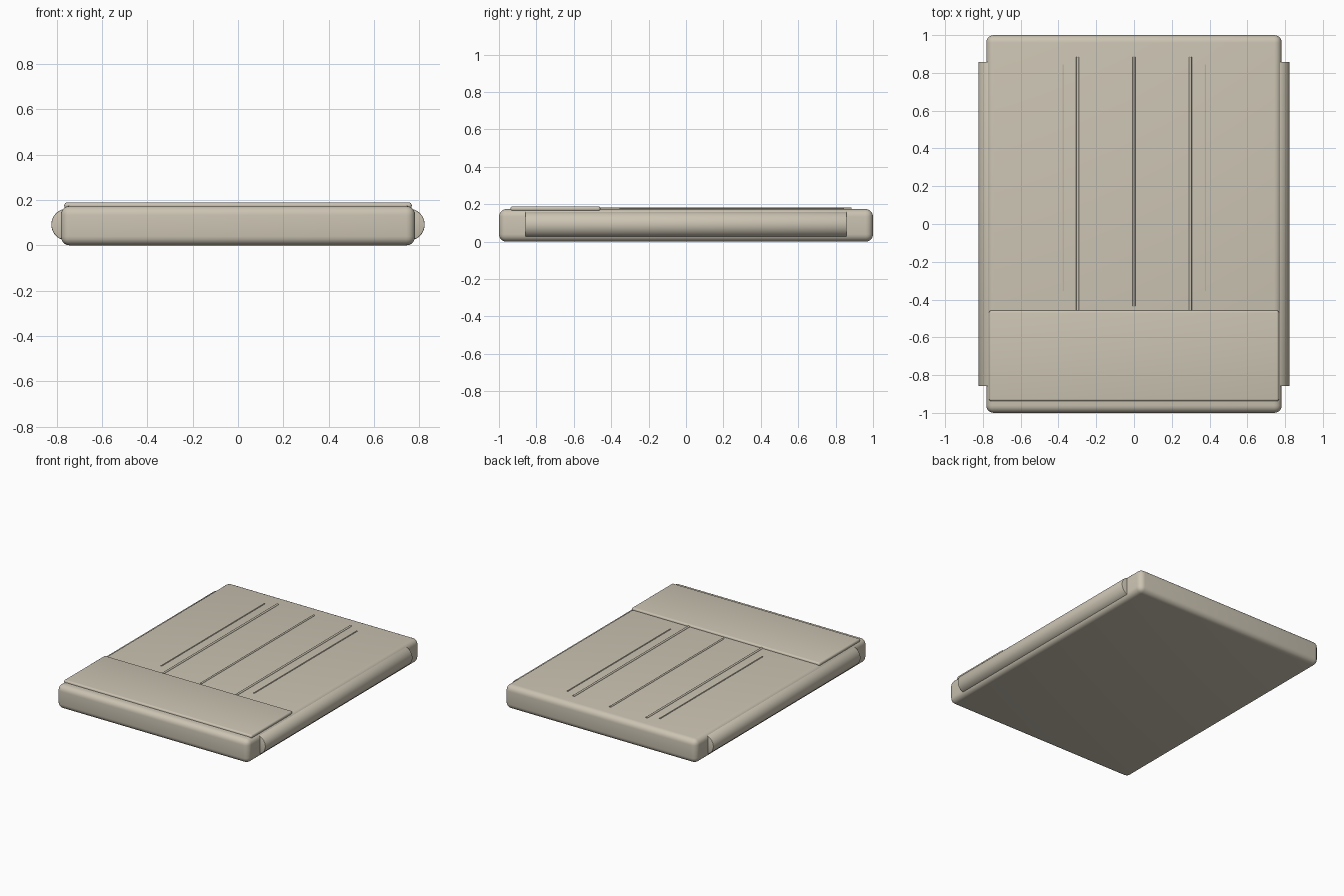
import bpy, math

if "Cube" in bpy.data.objects:
    bpy.data.objects.remove(bpy.data.objects["Cube"])

fabric = bpy.data.materials.new("warm_beige_fabric")
fabric.diffuse_color = (0.60, 0.55, 0.45, 1)
fabric.use_nodes = True
fabric.node_tree.nodes["Principled BSDF"].inputs["Base Color"].default_value = fabric.diffuse_color


def finish(ob, name, bevel, segments):
    ob.name = name
    ob.data.materials.append(fabric)
    bpy.ops.object.transform_apply(location=False, rotation=True, scale=True)
    if bevel:
        m = ob.modifiers.new("rounding", 'BEVEL')
        m.width, m.segments, m.limit_method = bevel, segments, 'ANGLE'
        m.angle_limit = math.radians(40)
        bpy.ops.object.modifier_apply(modifier=m.name)
    bpy.ops.object.shade_smooth_by_angle(angle=math.radians(35))
    return ob


def box(name, lo, hi, bevel=0, segments=4):
    bpy.ops.mesh.primitive_cube_add(
        size=1, location=[(a + b) / 2 for a, b in zip(lo, hi)])
    ob = bpy.context.object
    ob.scale = [b - a for a, b in zip(lo, hi)]
    return finish(ob, name, bevel, segments)


def rod(name, x, z, r, y0, y1, sides, bevel=0):
    bpy.ops.mesh.primitive_cylinder_add(
        vertices=sides, radius=r, depth=y1 - y0,
        location=(x, (y0 + y1) / 2, z), rotation=(math.pi / 2, 0, 0))
    return finish(bpy.context.object, name, bevel, 2)


# Padded main body
box("pad_body", (-0.782, -1, 0), (0.782, 1, 0.174), 0.04, 5)

# Raised panel across the front end
box("front_panel", (-0.767, -0.938, 0.163), (0.767, -0.458, 0.189), 0.012, 4)

# Side bolsters and paired seams
for s, side in ((-1, "left"), (1, "right")):
    rod(f"{side}_bolster", s * 0.754, 0.092, 0.07, -0.858, 0.858, 40, 0.004)
    rod(f"{side}_inner_seam", s * 0.298, 0.174, 0.008, -0.465, 0.885, 12)
    rod(f"{side}_outer_seam", s * 0.377, 0.174, 0.005, -0.355, 0.845, 12)

# Centre seam
rod("centre_seam", 0, 0.174, 0.007, -0.435, 0.885, 12)
